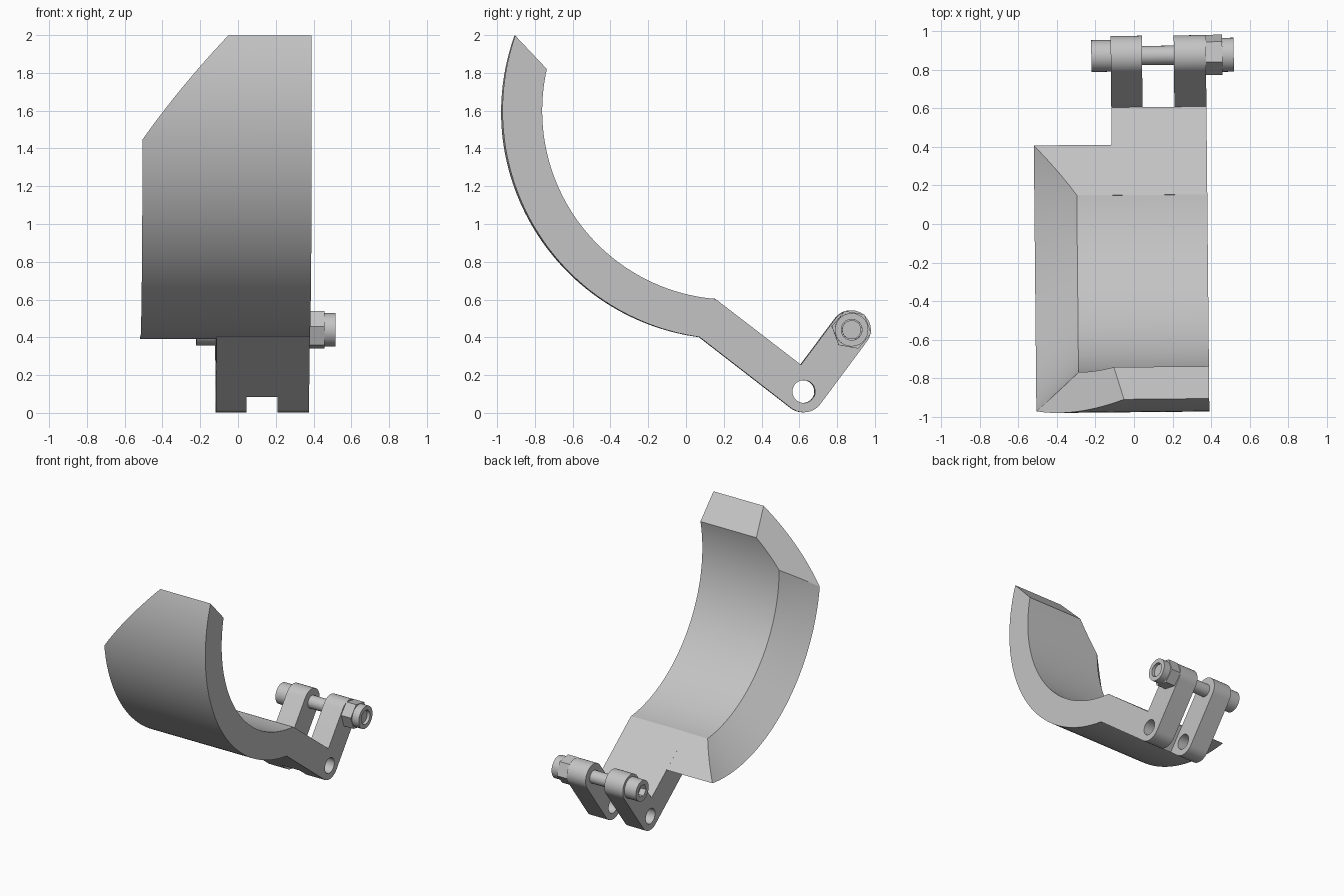
import bpy, bmesh, math
from mathutils import Vector, Matrix

cube = bpy.data.objects.get("Cube")
if cube:
    bpy.data.objects.remove(cube, do_unlink=True)

grey = bpy.data.materials.new("plain grey")
grey.use_nodes = True
grey.diffuse_color = (0.55, 0.55, 0.55, 1)
grey.node_tree.nodes["Principled BSDF"].inputs["Base Color"].default_value = grey.diffuse_color
TILT = Matrix.Rotation(math.radians(0.55), 4, "Z")


def finish(name, bm):
    bmesh.ops.recalc_face_normals(bm, faces=bm.faces)
    bm.transform(TILT)
    mesh = bpy.data.meshes.new(name)
    bm.to_mesh(mesh)
    bm.free()
    mesh.materials.append(grey)
    ob = bpy.data.objects.new(name, mesh)
    bpy.context.collection.objects.link(ob)
    bpy.ops.object.select_all(action="DESELECT")
    ob.select_set(True)
    bpy.context.view_layer.objects.active = ob
    bpy.ops.object.shade_smooth_by_angle(angle=math.radians(25))
    return ob


def arc(centre, r, a0, a1, n):
    """Points (y, z) on an arc, angles in degrees, both ends included."""
    angles = [math.radians(a0 + (a1 - a0) * i / n) for i in range(n + 1)]
    return [(centre[0] + r * math.cos(a), centre[1] + r * math.sin(a)) for a in angles]


def circle(centre, r, n=40, turn=0):
    return arc(centre, r, turn, turn + 360, n)[:-1]


def prism(name, x0, x1, outline, hole=None):
    """Extrude a (y, z) outline, optionally with a hole, from x0 to x1."""
    bm = bmesh.new()
    for loop in filter(None, (outline, hole)):
        verts = [bm.verts.new((x0, y, z)) for y, z in loop]
        for i, v in enumerate(verts):
            bm.edges.new((verts[i - 1], v))
    if hole:
        bmesh.ops.triangle_fill(bm, edges=bm.edges[:], use_beauty=True, normal=(1, 0, 0))
    else:
        bm.faces.new(bm.verts[:])
    ext = bmesh.ops.extrude_face_region(bm, geom=bm.faces[:], use_keep_orig=True)
    moved = [g for g in ext["geom"] if isinstance(g, bmesh.types.BMVert)]
    bmesh.ops.translate(bm, verts=moved, vec=(x1 - x0, 0, 0))
    return finish(name, bm)


# Shared layout in the y-z plane
AXIS = Vector((0.235, 1.6))
R_IN, R_OUT = 1.0, 1.21
LEFT, RIGHT, ARM_LEFT = -0.515, 0.381, -0.112
RING_END, ELBOW, ELBOW_LOW = (0.15, 0.605), (0.605, 0.255), (0.477, 0.085)
HOLE, BOLT = (0.62, 0.113), (0.872, 0.44)


def end_angle(point, direction, r):
    """Angle at which a sloped end plane meets the circle of radius r."""
    p, d = Vector(point) - AXIS, Vector(direction).normalized()
    b = p.dot(d)
    q = p + d * (-b + math.sqrt(b * b - p.length_squared + r * r))
    a = math.atan2(q.y, q.x)
    return a - 2 * math.pi if a > 0 else a


# Curved shell: chamfered section swept between two sloped end planes
bm = bmesh.new()
CHAMFER, STEPS = 5, 72
section = [(RIGHT, R_IN), (RIGHT, R_OUT)]
for i in range(CHAMFER + 1):
    t = i / CHAMFER
    section.append((LEFT + 0.22 * t, R_OUT + (R_IN - R_OUT) * t))
columns = []
for x, r in section:
    low = end_angle(RING_END, (0.79, -0.61), r)
    high = end_angle((-0.745, 1.825), (-0.165, 0.175), r)
    column = []
    for i in range(STEPS + 1):
        a = low + (high - low) * i / STEPS
        column.append(bm.verts.new((x, AXIS.x + r * math.cos(a), AXIS.y + r * math.sin(a))))
    columns.append(column)
for k, column in enumerate(columns):
    before = columns[k - 1]
    for i in range(STEPS):
        bm.faces.new((before[i], column[i], column[i + 1], before[i + 1]))
for i in (0, STEPS):
    bm.faces.new([column[i] for column in columns])
# Slanted cut across the upper outer corner
a, b, c = Vector((-0.06, -0.91, 2)), Vector((-0.515, -0.97, 1.45)), Vector((-0.11, -0.745, 1.825))
cut = bmesh.ops.bisect_plane(bm, geom=bm.verts[:] + bm.edges[:] + bm.faces[:], plane_co=a,
                             plane_no=(b - a).cross(c - a), clear_inner=True)
rim = [e for e in bm.edges if e.is_boundary]
bmesh.ops.holes_fill(bm, edges=rim, sides=0)
finish("curved_shell", bm)

# Solid arm leading down from the shell
prism("arm_block", ARM_LEFT, RIGHT, [RING_END, ELBOW, ELBOW_LOW, (0.07, 0.4)])

# Two bent lugs with a pivot hole and a rounded bolt end
lug = ([ELBOW, ELBOW_LOW] + arc(HOLE, 0.11, 232, 323, 14) + arc(BOLT, 0.103, 323, 503, 24))
for name, x0, x1 in (("right_lug", ARM_LEFT, 0.05), ("left_lug", 0.215, RIGHT)):
    prism(name, x0, x1, lug, circle(HOLE, 0.06))

# Bolt with socket head
prism("bolt_shaft", -0.16, 0.505, circle(BOLT, 0.05))
prism("bolt_head_base", -0.165, ARM_LEFT, circle(BOLT, 0.082))
prism("bolt_head_socket", -0.213, -0.165, circle(BOLT, 0.082), circle(BOLT, 0.05, 6, 10))

# Lock nut with round collar
prism("nut_hex", RIGHT, 0.466, circle(BOLT, 0.106, 6, -10))
prism("nut_collar", 0.466, 0.525, circle(BOLT, 0.088), circle(BOLT, 0.055))
